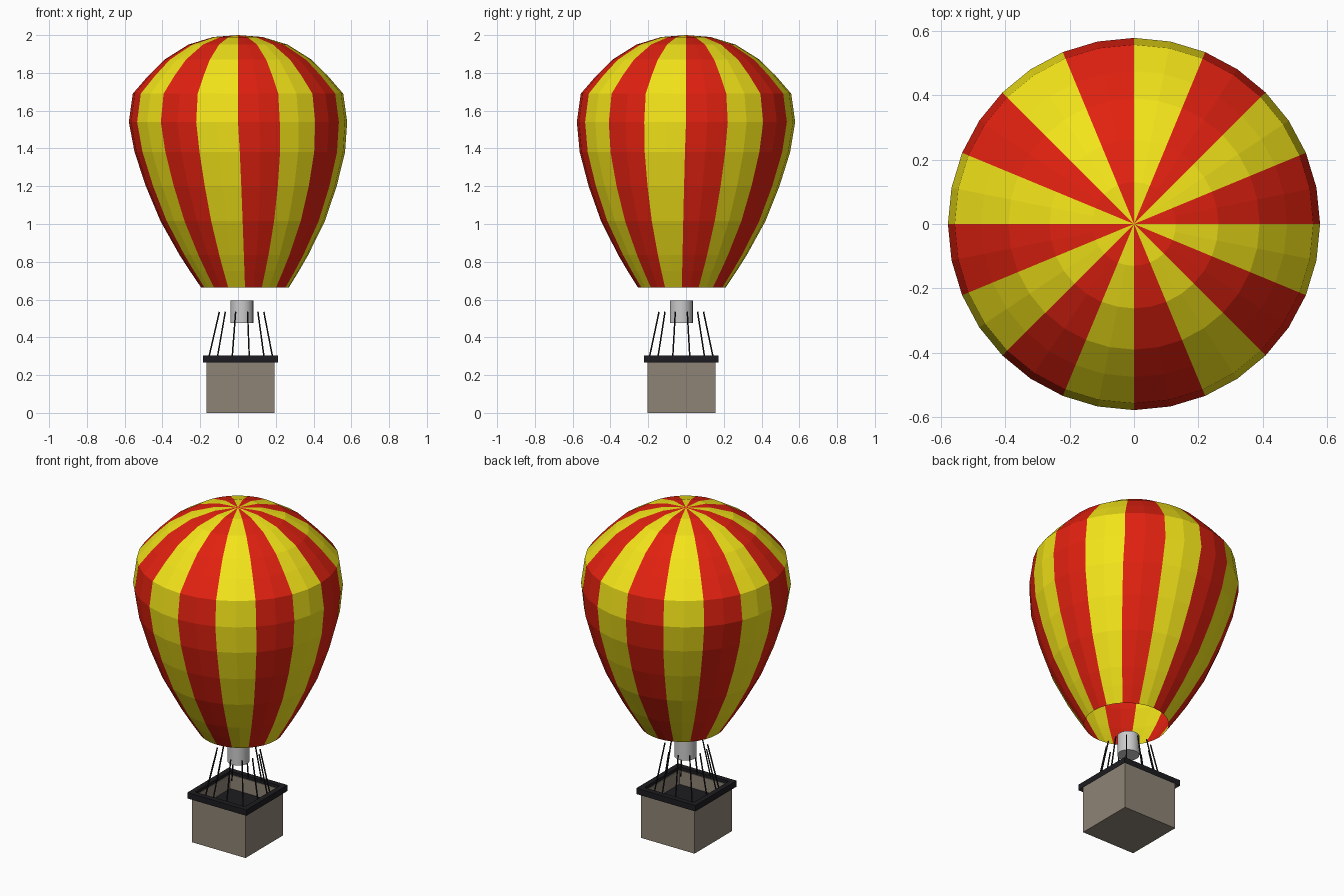
import bpy, bmesh
from math import cos, sin, pi, radians
from mathutils import Vector

if "Cube" in bpy.data.objects:
    bpy.data.objects.remove(bpy.data.objects["Cube"])

CX, CY = 0.014, -0.025      # centre of the basket assembly


def mat(name, rgb):
    m = bpy.data.materials.new(name)
    m.diffuse_color = (*rgb, 1)
    m.use_nodes = True
    m.node_tree.nodes["Principled BSDF"].inputs["Base Color"].default_value = m.diffuse_color
    return m


red = mat("red", (0.75, 0.015, 0.005))
yellow = mat("yellow", (0.90, 0.78, 0.01))
wicker = mat("wicker", (0.27, 0.23, 0.18))
black = mat("black", (0.012, 0.012, 0.015))


def finish(bm, name, *mats):
    me = bpy.data.meshes.new(name)
    bm.to_mesh(me)
    bm.free()
    ob = bpy.data.objects.new(name, me)
    bpy.context.collection.objects.link(ob)
    for m in mats:
        me.materials.append(m)
    return ob


def box(bm, half, z0, z1):
    vs = bmesh.ops.create_cube(bm, size=1)["verts"]
    for v in vs:
        v.co = Vector((CX + v.co.x * 2 * half, CY + v.co.y * 2 * half,
                       z0 + (v.co.z + 0.5) * (z1 - z0)))
    bm.normal_update()


def sink_top(bm, thickness, depth):
    top = max(bm.faces, key=lambda f: f.calc_center_median().z)
    bmesh.ops.inset_region(bm, faces=[top], thickness=thickness)
    inner = bmesh.ops.extrude_discrete_faces(bm, faces=[top])["faces"][0]
    for v in inner.verts:
        v.co.z -= depth
    return inner


# Envelope: 32-sided open shell, 16 stripes, leaning slightly towards the mouth
profile = [(0.13, 1.99), (0.262, 1.95), (0.39, 1.87), (0.475, 1.785),
           (0.557, 1.69), (0.578, 1.54), (0.557, 1.38), (0.505, 1.20),
           (0.435, 1.015), (0.34, 0.835), (0.288, 0.75), (0.233, 0.665)]
N = 32
bm = bmesh.new()
pole = bm.verts.new((0, 0, 2.0))
rings = []
for r, z in profile:
    t = max(0, (1.54 - z) / 0.875) ** 0.8
    rings.append([bm.verts.new((0.037 * t + r * cos(2 * pi * i / N),
                                -0.022 * t + r * sin(2 * pi * i / N), z))
                  for i in range(N)])
for i in range(N):
    j = (i + 1) % N
    stripe = (i // 2) % 2
    bm.faces.new((pole, rings[0][i], rings[0][j])).material_index = stripe
    for a, b in zip(rings, rings[1:]):
        bm.faces.new((a[i], b[i], b[j], a[j])).material_index = stripe
finish(bm, "envelope", red, yellow)

# Burner
bpy.ops.mesh.primitive_cylinder_add(vertices=24, radius=0.061, depth=0.12,
                                    location=(0.02, CY, 0.535))
burner = bpy.context.object
burner.name = "burner"
bpy.ops.object.shade_smooth_by_angle(angle=radians(40))

# Basket: hollow box with a dark floor
bm = bmesh.new()
box(bm, 0.18, 0, 0.285)
sink_top(bm, 0.025, 0.085).material_index = 1
finish(bm, "basket", wicker, black)

# Rim: square frame round the basket's top
bm = bmesh.new()
box(bm, 0.198, 0.268, 0.304)
inner = sink_top(bm, 0.045, 0.036)
bottom = min((f for f in bm.faces if f is not inner and f.normal.z < -0.9),
             key=lambda f: f.calc_center_median().z)
bmesh.ops.delete(bm, geom=[inner, bottom], context='FACES')
bmesh.ops.remove_doubles(bm, verts=bm.verts, dist=1e-5)
finish(bm, "basket_rim", black)

# Ropes: thin rods leaning inwards from the rim
bm = bmesh.new()
for i in range(12):
    a = 2 * pi * (i + 0.5) / 12
    d = Vector((cos(a), sin(a), 0))
    p = Vector((CX, CY, 0.27)) + d * 0.18
    q = Vector((CX + 0.005, CY, 0.535)) + d * 0.122
    vs = bmesh.ops.create_cone(bm, cap_ends=True, segments=6, radius1=0.004,
                               radius2=0.004, depth=(q - p).length)["verts"]
    rot = (q - p).to_track_quat('Z', 'Y')
    for v in vs:
        v.co = rot @ v.co + (p + q) / 2
finish(bm, "ropes", black)
